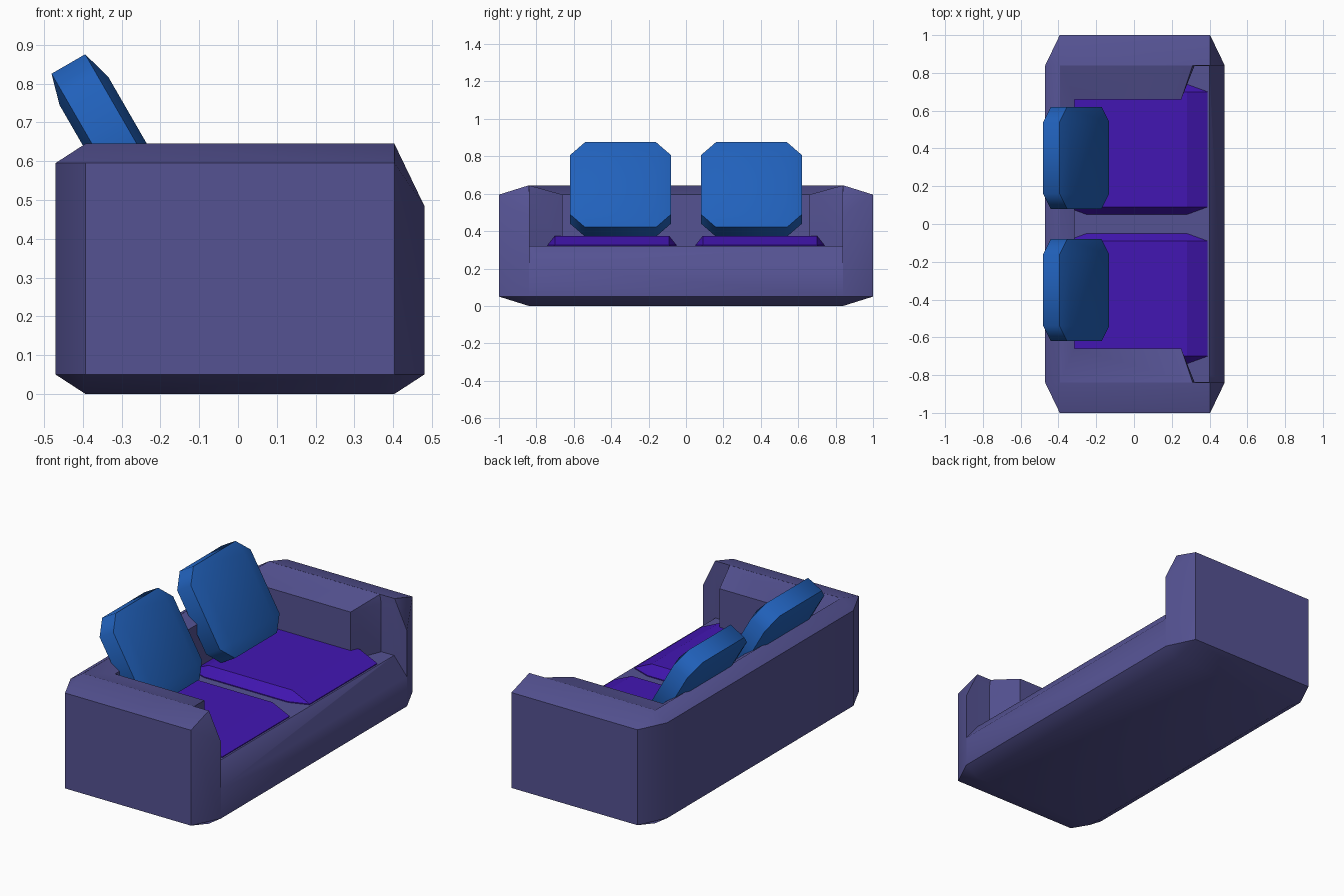
import bpy, bmesh, math
from mathutils import Matrix, Vector

if "Cube" in bpy.data.objects:
    bpy.data.objects.remove(bpy.data.objects["Cube"])


def material(name, color):
    m = bpy.data.materials.new(name)
    m.diffuse_color = (*color, 1)
    m.use_nodes = True
    m.node_tree.nodes["Principled BSDF"].inputs["Base Color"].default_value = m.diffuse_color
    return m


BODY = material("body fabric", (0.09, 0.085, 0.29))
SEAT = material("seat fabric", (0.055, 0.008, 0.45))
PILLOW = material("pillow fabric", (0.015, 0.12, 0.50))


def add_object(name, bm, mat=None):
    bmesh.ops.recalc_face_normals(bm, faces=bm.faces)
    me = bpy.data.meshes.new(name)
    bm.to_mesh(me)
    bm.free()
    ob = bpy.data.objects.new(name, me)
    bpy.context.collection.objects.link(ob)
    if mat:
        me.materials.append(mat)
    return ob


def activate(ob):
    bpy.ops.object.select_all(action='DESELECT')
    ob.select_set(True)
    bpy.context.view_layer.objects.active = ob


def smooth(ob, degrees):
    activate(ob)
    bpy.ops.object.shade_smooth_by_angle(angle=math.radians(degrees))


def hull(name, points, mat=None):
    bm = bmesh.new()
    for p in points:
        bm.verts.new(p)
    bmesh.ops.convex_hull(bm, input=bm.verts)
    bmesh.ops.dissolve_limit(bm, angle_limit=0.01, verts=bm.verts, edges=bm.edges)
    return add_object(name, bm, mat)


def chamfer_points(lo, hi, cut):
    """Three points per corner of a box with a different chamfer on each axis."""
    pts = []
    for i in range(8):
        side = [(i >> a) & 1 for a in range(3)]
        outer = [hi[a] if side[a] else lo[a] for a in range(3)]
        inner = [hi[a] - cut[a] if side[a] else lo[a] + cut[a] for a in range(3)]
        for a in range(3):
            p = list(inner)
            p[a] = outer[a]
            pts.append(Vector(p))
    return pts


# Sofa body: chamfered block with a deeper chamfer at the upper front edge
pts = chamfer_points((-0.47, -1, 0), (0.48, 1, 0.645), (0.077, 0.16, 0.05))
for p in pts:
    if p.x > 0.47 and p.z > 0.3:
        p.z = 0.485
body = hull("sofa_body", pts, BODY)

# Cavity between the arms and back, flared along the rim
low = [(-0.315, 0.66), (0.25, 0.66), (0.32, 0.836), (0.45, 0.838)]
rim = [(-0.392, 0.838), (0.31, 0.838), (0.32, 0.838), (0.45, 0.839)]
bm = bmesh.new()
rings = []
for half, z in ((low, 0.32), (low, 0.595), (rim, 0.6445), (rim, 0.8)):
    loop = half + [(x, -y) for x, y in reversed(half)]
    rings.append([bm.verts.new((x, y, z)) for x, y in loop])
for a, b in zip(rings, rings[1:]):
    for i in range(len(a)):
        j = (i + 1) % len(a)
        bm.faces.new((a[i], a[j], b[j], b[i]))
bm.faces.new(rings[0])
bm.faces.new(rings[-1])
bmesh.ops.triangulate(bm, faces=bm.faces)
cavity = add_object("cavity_cutter", bm)

# Sloping front edge of the seat base
front = hull("front_cutter", [(x, s * 0.838, z) for s in (-1, 1)
             for x, z in ((0.40, 0.32), (0.56, 0.12), (0.56, 0.8), (0.40, 0.8))])

for cutter in (cavity, front):
    cutter.hide_render = True
    mod = body.modifiers.new("cut", 'BOOLEAN')
    mod.operation = 'DIFFERENCE'
    mod.solver = 'EXACT'
    mod.object = cutter
    activate(body)
    bpy.ops.object.modifier_apply(modifier=mod.name)
    bpy.data.objects.remove(cutter)
smooth(body, 50)

for side, label in ((-1, "right"), (1, "left")):
    # Seat cushion, partly sunk into the base
    y0, y1 = sorted((side * 0.05, side * 0.74))
    pts = chamfer_points((-0.36, y0, 0.25), (0.39, y1, 0.375), (0.11, 0.04, 0.05))
    smooth(hull("seat_cushion_" + label, pts, SEAT), 20)

    # Back pillow leaning over the backrest
    pts = chamfer_points((-0.0725, -0.27, -0.2625), (0.0725, 0.27, 0.2625),
                         (0.0225, 0.08, 0.08))
    place = (Matrix.Translation((-0.306, side * 0.35, 0.623))
             @ Matrix.Rotation(math.radians(-30), 4, 'Y'))
    smooth(hull("back_pillow_" + label, [place @ p for p in pts], PILLOW), 60)
